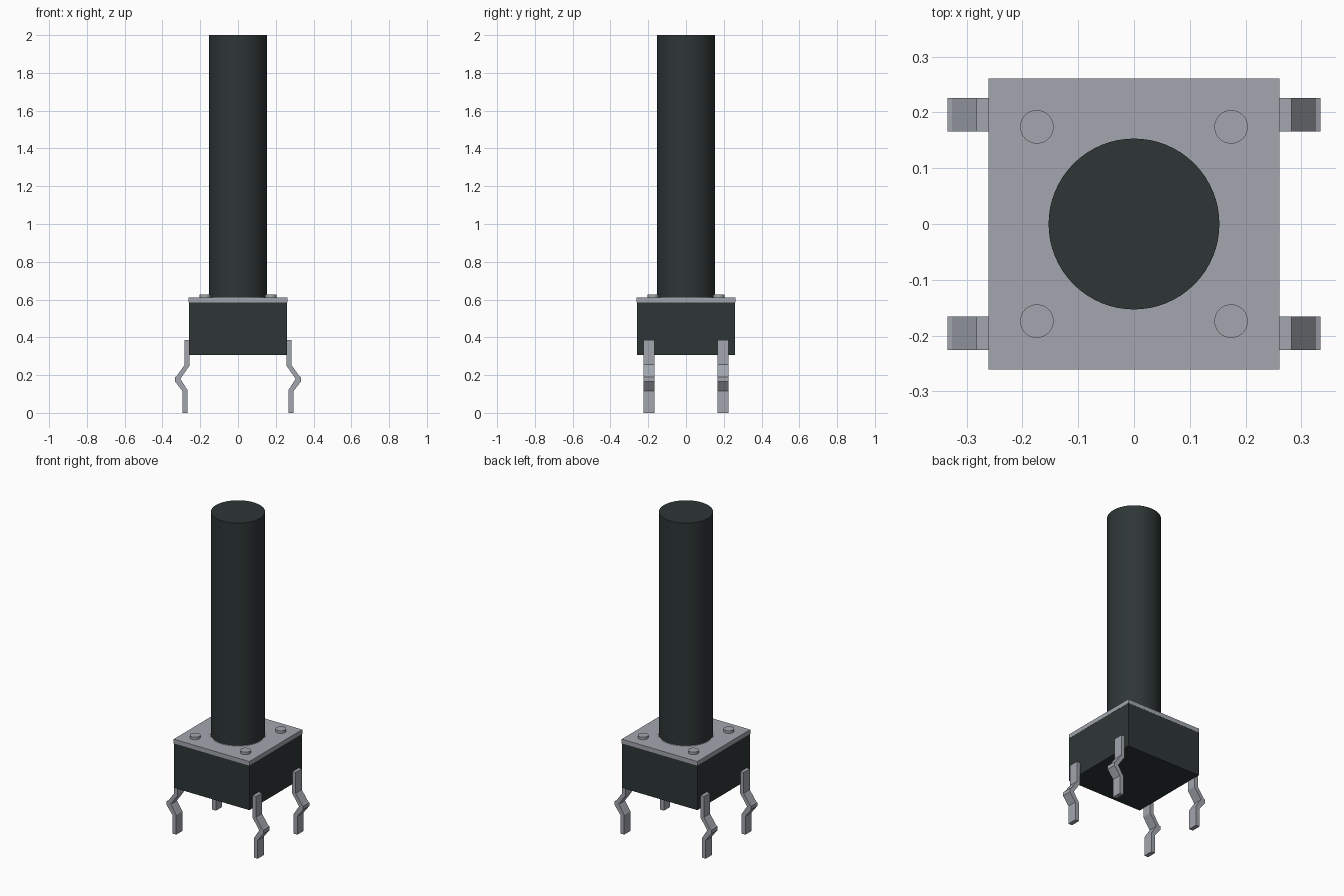
import bpy, bmesh
from mathutils import Vector

if "Cube" in bpy.data.objects:
    bpy.data.objects.remove(bpy.data.objects["Cube"])


def material(name, rgb):
    m = bpy.data.materials.new(name)
    m.diffuse_color = (*rgb, 1)
    m.use_nodes = True
    m.node_tree.nodes["Principled BSDF"].inputs["Base Color"].default_value = m.diffuse_color
    return m


DARK = material("dark plastic", (0.027, 0.037, 0.036))
METAL = material("grey metal", (0.36, 0.38, 0.42))


def finish(ob, name, mat, smooth=False):
    ob.name = name
    ob.data.materials.append(mat)
    if smooth:
        bpy.ops.object.shade_smooth_by_angle()
    return ob


def box(name, size, z0, z1, mat):
    bpy.ops.mesh.primitive_cube_add(size=1, location=(0, 0, (z0 + z1) / 2))
    ob = bpy.context.object
    ob.scale = (size, size, z1 - z0)
    bpy.ops.object.transform_apply(location=False, rotation=False, scale=True)
    return finish(ob, name, mat)


def cylinder(name, x, y, r, z0, z1, mat, sides):
    bpy.ops.mesh.primitive_cylinder_add(vertices=sides, radius=r, depth=z1 - z0,
                                        location=(x, y, (z0 + z1) / 2))
    return finish(bpy.context.object, name, mat, True)


# Housing, cover plate and plunger
box("housing", 0.52, 0.307, 0.585, DARK)
box("cover_plate", 0.522, 0.585, 0.611, METAL)
cylinder("plunger_collar", 0, 0, 0.157, 0.60, 0.613, METAL, 64)
cylinder("plunger", 0, 0, 0.153, 0.59, 2.0, DARK, 64)

# Kinked leg outline in x and z, outer edge then inner edge
LEG = [(0.258, 0.385), (0.282, 0.385), (0.282, 0.255), (0.326, 0.193),
       (0.334, 0.190), (0.334, 0.167), (0.294, 0.115), (0.294, 0),
       (0.268, 0), (0.268, 0.122), (0.305, 0.180), (0.258, 0.248)]


def leg(name, sx, y):
    bm = bmesh.new()
    face = bm.faces.new([bm.verts.new((sx * x, y - 0.03, z)) for x, z in LEG])
    ext = bmesh.ops.extrude_face_region(bm, geom=[face])
    verts = [v for v in ext["geom"] if isinstance(v, bmesh.types.BMVert)]
    bmesh.ops.translate(bm, verts=verts, vec=Vector((0, 0.06, 0)))
    bmesh.ops.recalc_face_normals(bm, faces=bm.faces)
    mesh = bpy.data.meshes.new(name)
    bm.to_mesh(mesh)
    bm.free()
    ob = bpy.data.objects.new(name, mesh)
    bpy.context.collection.objects.link(ob)
    finish(ob, name, METAL)


# Rivets and legs at the four corners
for sx, side in ((-1, "left"), (1, "right")):
    for sy, end in ((-1, "front"), (1, "back")):
        cylinder(f"rivet_{end}_{side}", sx * 0.174, sy * 0.174, 0.03,
                 0.60, 0.627, METAL, 32)
        leg(f"leg_{end}_{side}", sx, sy * 0.196)
